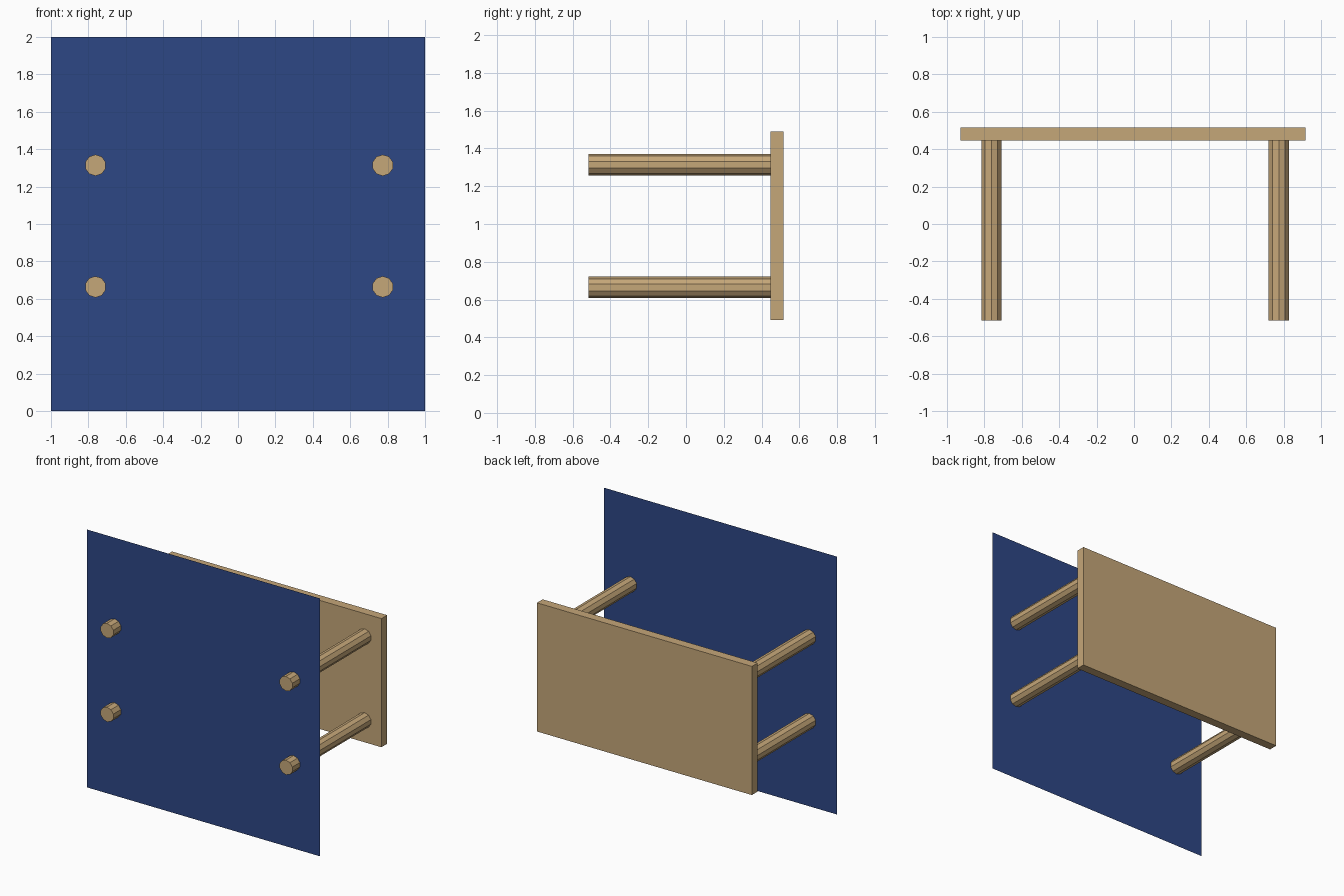
import bpy
import math

if "Cube" in bpy.data.objects:
    bpy.data.objects.remove(bpy.data.objects["Cube"])


def material(name, color):
    m = bpy.data.materials.new(name)
    m.diffuse_color = (*color, 1.0)
    m.use_nodes = True
    m.node_tree.nodes["Principled BSDF"].inputs["Base Color"].default_value = m.diffuse_color
    return m


wood = material("tan wood", (0.56, 0.385, 0.19))
blue = material("dark blue", (0.027, 0.063, 0.235))


def finish(name, mat):
    ob = bpy.context.object
    ob.name = name
    ob.data.materials.append(mat)
    return ob


# Table top, standing on edge at the back
bpy.ops.mesh.primitive_cube_add(size=1, location=(-0.005, 0.482, 0.99))
finish("table_top", wood).scale = (1.845, 0.07, 0.998)

# Four ten-sided legs pointing forward, corner up
Y0, Y1 = -0.517, 0.447
for side, x in (("left", -0.762), ("right", 0.774)):
    for level, z in (("lower", 0.664), ("upper", 1.314)):
        bpy.ops.mesh.primitive_cylinder_add(
            vertices=10, radius=0.057, depth=Y1 - Y0,
            location=(x, (Y0 + Y1) / 2, z), rotation=(math.pi / 2, 0, 0))
        finish(f"{level}_{side}_leg", wood)

# Thin upright sheet the legs pass through, facing forward
bpy.ops.mesh.primitive_plane_add(size=2, location=(0, -0.424, 1),
                                 rotation=(math.pi / 2, 0, 0))
finish("floor_sheet", blue)
